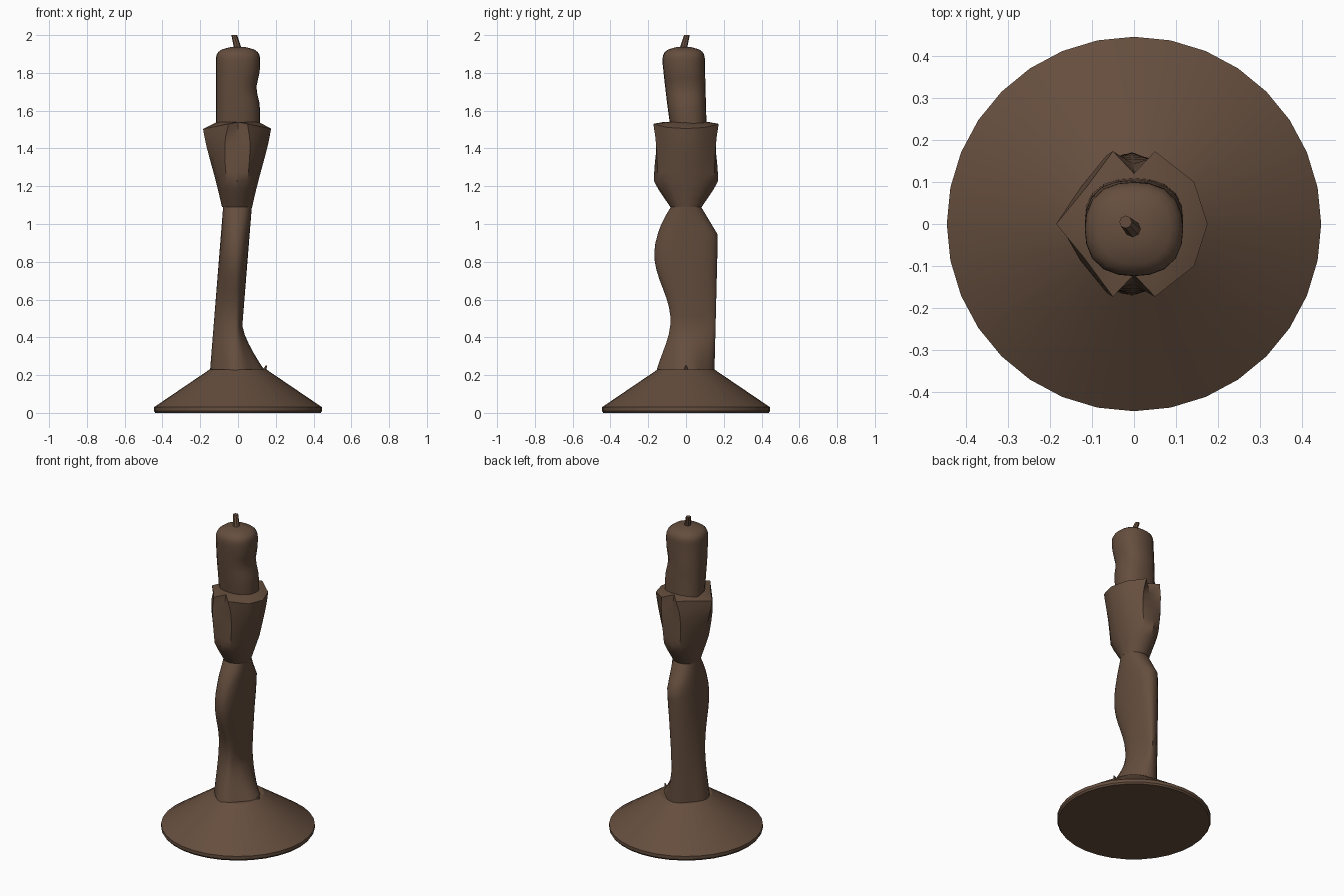
import bpy, bmesh, math
from mathutils import Vector

cube = bpy.data.objects.get("Cube")
if cube:
    bpy.data.objects.remove(cube, do_unlink=True)

# One dark brown colour for everything
brown = bpy.data.materials.new("dark_brown")
brown.use_nodes = True
colour = (0.13, 0.076, 0.048, 1)
brown.diffuse_color = colour
brown.node_tree.nodes["Principled BSDF"].inputs["Base Color"].default_value = colour


def oval(height, width, depth, shift=0, push=0, sides=32, pinch=0):
    """Horizontal oval ring with half sizes and a centre, pinched on its diagonals."""
    ring = []
    for step in range(sides):
        angle = math.tau * step / sides
        reach = 1 - pinch * math.sin(2 * angle) ** 2
        ring.append(Vector((shift + reach * width * math.cos(angle),
                            push + reach * depth * math.sin(angle), height)))
    return ring


def loft(name, rings, sharp_angle=40):
    """Skin a stack of rings and close both ends."""
    bm = bmesh.new()
    loops = [[bm.verts.new(point) for point in ring] for ring in rings]
    for low, high in zip(loops, loops[1:]):
        for here in range(len(low)):
            before = here - 1
            bm.faces.new((low[before], low[here], high[here], high[before]))
    bm.faces.new(reversed(loops[0]))
    bm.faces.new(loops[-1])
    bmesh.ops.recalc_face_normals(bm, faces=bm.faces)
    mesh = bpy.data.meshes.new(name)
    bm.to_mesh(mesh)
    bm.free()
    mesh.materials.append(brown)
    part = bpy.data.objects.new(name, mesh)
    bpy.context.collection.objects.link(part)
    bpy.ops.object.select_all(action='DESELECT')
    part.select_set(True)
    bpy.context.view_layer.objects.active = part
    bpy.ops.object.shade_smooth_by_angle(angle=math.radians(sharp_angle))


def steps(start, end, count):
    """Evenly spaced values including both ends."""
    return [start + (end - start) * i / count for i in range(count + 1)]


NECK = 1.09      # narrow waist between stem and cup
RIM = 1.54       # top of the cup
AXIS = -0.01     # line on which the stem's four lobes meet

# Round base: thin rim and conical top
loft("base", [oval(height, radius, radius) for height, radius in
              ((0, 0.438), (0.01, 0.445), (0.03, 0.445), (0.23, 0.15))], sharp_angle=30)


def stem_ring(height):
    """Four lobes of unequal reach: leaning sides, wavy front, straighter back."""
    waist = 0.08 + 0.6 * (NECK - height)
    wave = 0.125 + 0.043 * math.cos(math.tau * (height - 0.84) / 0.7)
    front = min(wave, waist)
    back = min(0.145 + 0.025 * height, waist)
    lean = 0.08 * height - 0.09
    flare = 0.14 * max(0, (0.46 - height) / 0.24) ** 1.3
    left = lean + 0.076 + flare - AXIS
    right = AXIS - lean + 0.076
    ring = oval(height, 1, 1, pinch=max(-0.05, 0.2 - 0.3 * height))
    return [Vector((AXIS + p.x * (left if p.x > 0 else right),
                    p.y * (back if p.y > 0 else front), height)) for p in ring]


loft("stem", [stem_ring(height) for height in steps(0.22, NECK, 18)])

# Small thorn where the stem flares onto the base
loft("thorn", [oval(0.21, 0.02, 0.02, shift=0.13, sides=6),
               oval(0.25, 0.003, 0.003, shift=0.15, sides=6)])

# Cup rim: the back half of its pointed outline, mirrored to the front
back_half = [(0.175, 0), (0.143, 0.1), (0.05, 0.173), (0, 0.12),
             (-0.05, 0.173), (-0.115, 0.085), (-0.185, 0)]
outline = back_half + [(x, -y) for x, y in back_half[-2:0:-1]]
rim = [Vector((x, y, RIM - abs(x) / 5)) for x, y in outline]


def cup_ring(height):
    """Oval at the neck that blends into the pointed rim."""
    rise = (height - NECK) / (RIM - NECK)
    depth = min(0.172, 0.083 + 0.68 * (height - NECK))
    ring = oval(height, 0.08 + 0.1 * rise, depth, shift=-0.005, sides=len(rim))
    return [point.lerp(Vector((tip.x, tip.y, height)), rise ** 3)
            for point, tip in zip(ring, rim)]


cup_rings = [cup_ring(height) for height in steps(NECK, 1.46, 8)]
cup_top = oval(RIM, 0.11, 0.11, sides=len(rim))
loft("petal_cup", cup_rings + [rim, cup_top], sharp_angle=35)


def candle_ring(height):
    """Leaning, slightly squared candle with a worn left side and a rounded top."""
    rise = min(1, (height - 1.48) / 0.37) ** 0.8
    dome = max(0, (height - 1.85) / 0.09)
    scale = math.sqrt(1 - dome ** 4)
    dent = 0.01 * math.exp(-((height - 1.72) / 0.06) ** 2)
    return oval(height, scale * (0.117 - dent), scale * (0.093 + 0.019 * rise),
                shift=-dent, push=0.018 - 0.03 * rise, sides=20, pinch=-0.06)


loft("candle", [candle_ring(height)
                for height in steps(1.48, 1.85, 9) + steps(1.87, 1.938, 5)])

# Bent wick
loft("wick", [oval(1.925 + 0.075 * t, 0.02 - 0.005 * t, 0.02 - 0.005 * t,
                   shift=-0.02 * t, push=0.02 * t - 0.015, sides=8)
              for t in steps(0, 1, 3)])
